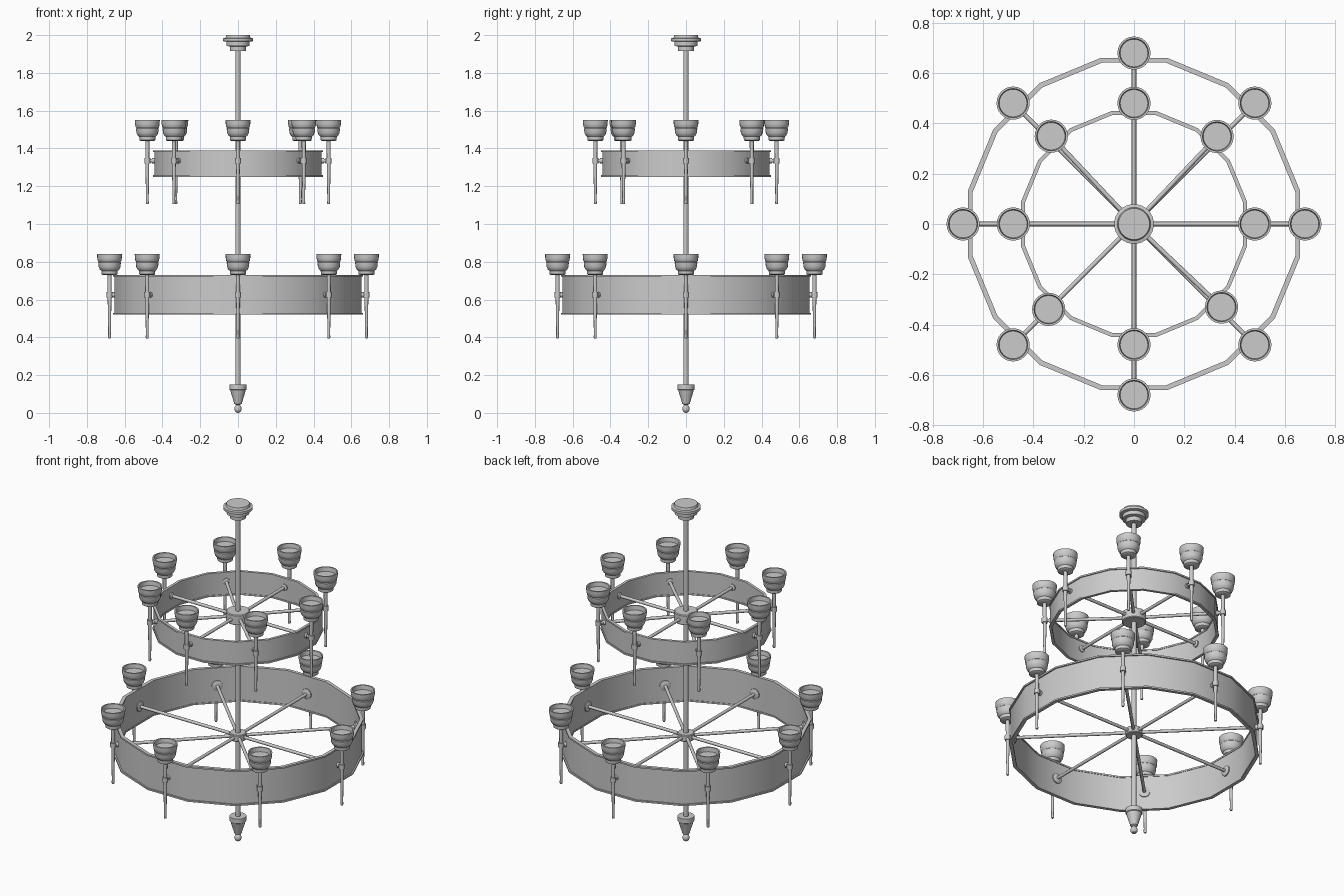
import bpy, bmesh, math
from mathutils import Matrix, Vector

if "Cube" in bpy.data.objects:
    bpy.data.objects.remove(bpy.data.objects["Cube"])


def lathe(name, profile, sides=24, closed=False, turn=0.0, matrix=None, angle=35):
    """Revolve (radius, z) points round z; closed=True gives a hollow ring."""
    bm = bmesh.new()
    rows = []
    for r, z in profile:
        rows.append([bm.verts.new((r * math.cos(turn + math.tau * i / sides),
                                   r * math.sin(turn + math.tau * i / sides), z))
                     for i in range(sides)])
    pairs = list(zip(rows, rows[1:]))
    if closed:
        pairs.append((rows[-1], rows[0]))
    for a, b in pairs:
        for i in range(sides):
            j = (i + 1) % sides
            bm.faces.new((a[i], a[j], b[j], b[i]))
    if not closed:
        for row in (rows[0], rows[-1]):
            if (row[0].co - row[1].co).length > 1e-5:
                bm.faces.new(row)
    bmesh.ops.remove_doubles(bm, verts=bm.verts, dist=1e-5)
    bmesh.ops.recalc_face_normals(bm, faces=bm.faces)
    if matrix:
        bm.transform(matrix)
    mesh = bpy.data.meshes.new(name)
    bm.to_mesh(mesh)
    bm.free()
    ob = bpy.data.objects.new(name, mesh)
    bpy.context.collection.objects.link(ob)
    bpy.ops.object.select_all(action='DESELECT')
    ob.select_set(True)
    bpy.context.view_layer.objects.active = ob
    bpy.ops.object.shade_smooth_by_angle(angle=math.radians(angle))
    return ob


def radial(name, angle, z, profile, sides=12):
    """Lathe a part whose axis points outward from the centre at height z."""
    m = (Matrix.Translation((0, 0, z)) @ Matrix.Rotation(angle, 4, 'Z')
         @ Matrix.Rotation(math.pi / 2, 4, 'Y'))
    return lathe(name, profile, sides, matrix=m)


# Central rod, ceiling canopy and bottom finial
lathe("central_rod", [(0.013, 0.12), (0.013, 1.95)], 16)
lathe("ceiling_canopy", [(0.043, 1.915), (0.043, 1.94), (0.062, 1.943), (0.062, 1.965),
                         (0.079, 1.968), (0.079, 1.983), (0.066, 1.986), (0.062, 2.0)], 32)
lathe("bottom_finial", [(0, 0), (0.012, 0.004), (0.019, 0.014), (0.02, 0.024),
                        (0.015, 0.036), (0.010, 0.042), (0.02, 0.048), (0.023, 0.06),
                        (0.034, 0.095), (0.041, 0.12), (0.045, 0.123), (0.045, 0.15)], 24)


def tier(label, band_r, z0, z1, wall, flange, lamp_r, mid, cup_top, hub, plate_r, angles):
    # Sixteen-sided band with a narrow flange along each edge
    t = 0.009
    ro, ri, fo, fi = band_r, band_r - wall, band_r + flange, band_r - wall - 0.003
    lathe(label + "_band", [(fi, z0), (fo, z0), (fo, z0 + t), (ro, z0 + t),
                            (ro, z1 - t), (fo, z1 - t), (fo, z1), (fi, z1),
                            (fi, z1 - t), (ri, z1 - t), (ri, z0 + t), (fi, z0 + t)],
          16, closed=True, turn=math.pi / 16)
    # Hub collar on the rod
    hr, hh = hub
    lathe(label + "_hub", [(hr * 0.93, mid - hh), (hr, mid - hh + 0.004),
                           (hr, mid + hh - 0.004), (hr * 0.93, mid + hh)], 24)
    flat = band_r * math.cos(math.pi / 16)
    for i, deg in enumerate(angles):
        a = math.radians(deg)
        # Spoke through the band, with a plate on each face of it
        radial(f"{label}_spoke_{i}", a, mid, [(0.009, 0.01), (0.009, lamp_r)])
        inner = flat - wall
        radial(f"{label}_inner_plate_{i}", a, mid,
               [(plate_r * 0.5, inner - 0.012), (plate_r, inner - 0.006), (plate_r, inner)], 16)
        radial(f"{label}_outer_plate_{i}", a, mid,
               [(0.014, flat), (0.014, flat + 0.012)])
        # Lamp: tapered stem, clip collar and stepped cup with a recessed top
        place = Matrix.Translation((lamp_r * math.cos(a), lamp_r * math.sin(a), cup_top))
        lathe(f"{label}_lamp_stem_{i}",
              [(0.006, -0.445), (0.008, -0.44), (0.007, -0.42), (0.010, -0.24),
               (0.011, -0.105)], 12, matrix=place)
        lathe(f"{label}_lamp_collar_{i}",
              [(0.016, mid - cup_top - 0.014), (0.016, mid - cup_top + 0.014)],
              12, matrix=place)
        lathe(f"{label}_lamp_cup_{i}",
              [(0.036, -0.11), (0.042, -0.106), (0.043, -0.088), (0.052, -0.08),
               (0.058, -0.066), (0.060, -0.045), (0.057, -0.042), (0.062, -0.036),
               (0.065, -0.02), (0.066, 0), (0.058, 0), (0.055, -0.025), (0, -0.025)],
              24, matrix=place)


tier("lower", 0.666, 0.52, 0.73, 0.009, 0.008, 0.68, 0.625, 0.84, (0.045, 0.02), 0.03,
     [0, 45, 90, 135, 180, 225, 270, 315])
tier("upper", 0.452, 1.25, 1.39, 0.007, 0.006, 0.48, 1.335, 1.55, (0.065, 0.03), 0.019,
     [0, 46.5, 90, 133.3, 180, 225, 270, 316.5])
